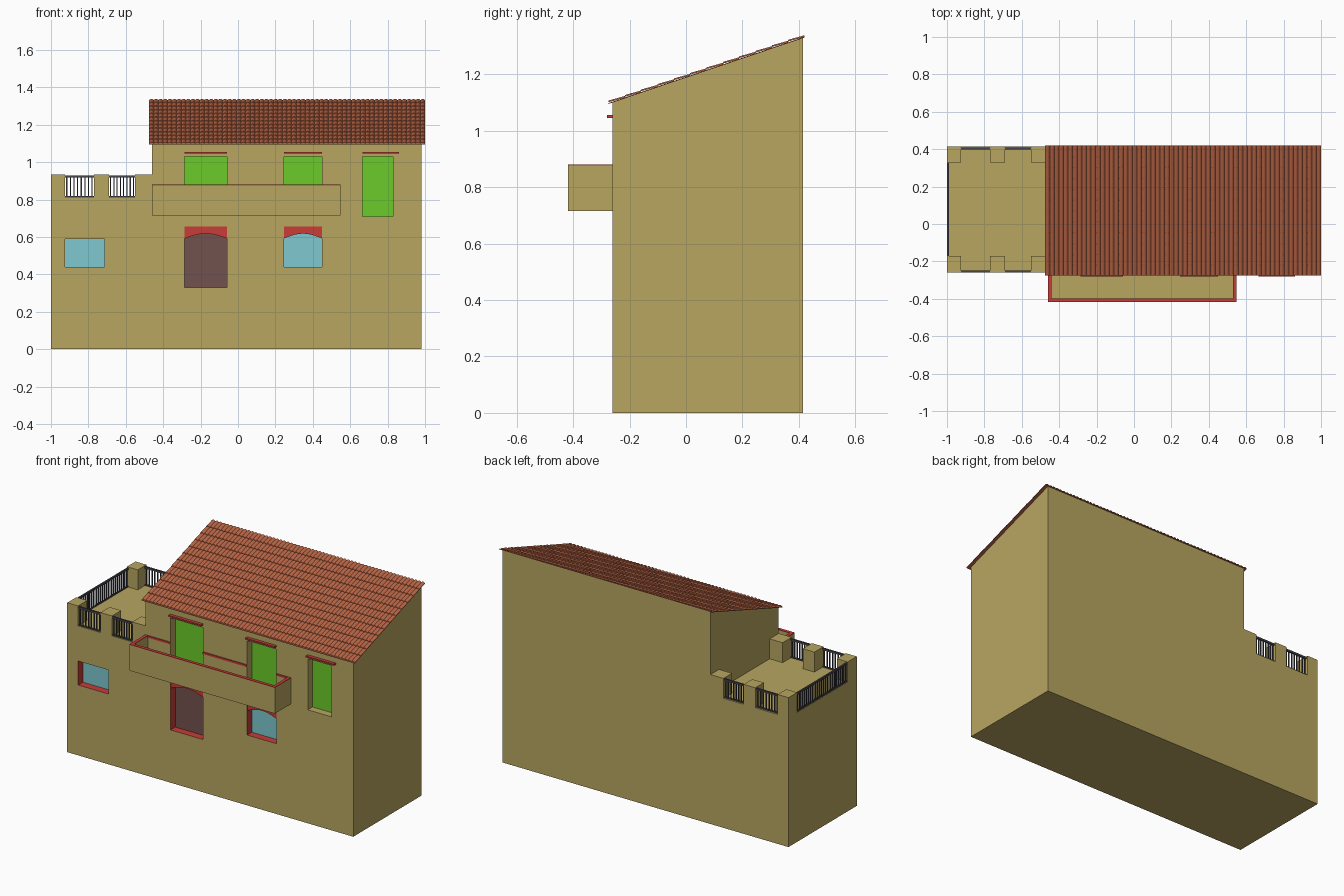
import bpy, bmesh, math

if "Cube" in bpy.data.objects:
    bpy.data.objects.remove(bpy.data.objects["Cube"])


def material(name, rgb):
    m = bpy.data.materials.new(name)
    m.diffuse_color = (*rgb, 1)
    m.use_nodes = True
    m.node_tree.nodes["Principled BSDF"].inputs["Base Color"].default_value = m.diffuse_color
    return m


TAN = material("tan_plaster", (0.48, 0.38, 0.12))
RED = material("red_trim", (0.58, 0.045, 0.038))
GREEN = material("green_shutter", (0.15, 0.60, 0.024))
BLUE = material("blue_glass", (0.21, 0.58, 0.62))
BROWN = material("brown_wood", (0.17, 0.085, 0.076))
TILE = material("clay_tile", (0.48, 0.13, 0.06))
IRON = material("dark_iron", (0.06, 0.06, 0.075))


def finish(name, bm, mat):
    bmesh.ops.recalc_face_normals(bm, faces=bm.faces)
    me = bpy.data.meshes.new(name)
    bm.to_mesh(me)
    bm.free()
    me.materials.append(mat)
    ob = bpy.data.objects.new(name, me)
    bpy.context.collection.objects.link(ob)
    return ob


def boxes(name, mat, *extents):
    """One object made of boxes given as (x0, x1, y0, y1, z0, z1)."""
    bm = bmesh.new()
    for x0, x1, y0, y1, z0, z1 in extents:
        vs = bmesh.ops.create_cube(bm, size=1)["verts"]
        for v in vs:
            v.co = ((x0 + x1) / 2 + v.co.x * (x1 - x0),
                    (y0 + y1) / 2 + v.co.y * (y1 - y0),
                    (z0 + z1) / 2 + v.co.z * (z1 - z0))
    return finish(name, bm, mat)


def prism(name, mat, points, offset):
    """Extrude a closed polygon along an offset vector."""
    bm = bmesh.new()
    face = bm.faces.new([bm.verts.new(p) for p in points])
    ext = bmesh.ops.extrude_face_region(bm, geom=[face])["geom"]
    bmesh.ops.translate(bm, vec=offset, verts=[g for g in ext if isinstance(g, bmesh.types.BMVert)])
    return finish(name, bm, mat)


FRONT, BACK = -0.26, 0.415
EAVE_Y, RIDGE_Y, EAVE_Z = -0.275, 0.42, 1.095
SLOPE = 0.235 / 0.695


def roof_z(y):
    return EAVE_Z + SLOPE * (y - EAVE_Y)


# House block with a single-pitch top, and the lower terrace block
house = prism("house_walls", TAN,
              [(-0.46, FRONT, 0), (-0.46, BACK, 0),
               (-0.46, BACK, roof_z(BACK)), (-0.46, FRONT, roof_z(FRONT))], (1.44, 0, 0))
terrace = boxes("terrace_block", TAN, (-1, -0.46, FRONT, BACK, 0, 0.81))


# Recessed openings with a panel at the back
def opening(name, wall, x0, x1, z0, z1, panel_mat, reveal_mat):
    cutter = boxes(name + "_cutter", reveal_mat, (x0, x1, FRONT - 0.1, -0.208, z0, z1))
    cutter.hide_render = True
    mod = wall.modifiers.new(name, 'BOOLEAN')
    mod.operation = 'DIFFERENCE'
    mod.object = cutter
    mod.solver = 'EXACT'
    mod.material_mode = 'TRANSFER'
    bpy.context.view_layer.objects.active = wall
    bpy.ops.object.modifier_apply(modifier=mod.name)
    bpy.data.objects.remove(cutter)
    boxes(name, panel_mat, (x0, x1, -0.213, -0.205, z0, z1))


DOOR_X, WIN_X, SIDE_X = (-0.285, -0.06), (0.245, 0.45), (0.665, 0.83)
opening("entrance_door", house, *DOOR_X, 0.33, 0.655, BROWN, RED)
opening("arched_window", house, *WIN_X, 0.44, 0.655, BLUE, RED)
opening("balcony_door_left", house, *DOOR_X, 0.73, 1.03, GREEN, TAN)
opening("balcony_door_right", house, *WIN_X, 0.73, 1.03, GREEN, TAN)
opening("tall_shutter", house, *SIDE_X, 0.71, 1.03, GREEN, TAN)
opening("small_window", terrace, -0.925, -0.715, 0.44, 0.59, BLUE, RED)

# Arched heads filling the tops of the ground-floor openings
for name, (x0, x1) in (("door_arch", DOOR_X), ("window_arch", WIN_X)):
    n = 10
    arc = [(x1 + (x0 - x1) * i / n, -0.257, 0.592 + 0.026 * math.sin(math.pi * i / n))
           for i in range(n + 1)]
    prism(name, RED, [(x0, -0.257, 0.655), (x1, -0.257, 0.655)] + arc, (0, 0.045, 0))

# Red ledges above the upper openings
boxes("lintel_ledges", RED, *[(x0, x1, -0.28, FRONT + 0.005, 1.046, 1.055)
                              for x0, x1 in (DOOR_X, WIN_X, (0.665, 0.86))])

# Balcony with solid parapet and red coping
bx0, bx1, by, t = -0.46, 0.548, -0.418, 0.02
plan = [(bx0, bx1, by, by + t), (bx0, bx0 + t, by + t, FRONT), (bx1 - t, bx1, by + t, FRONT)]
wall_bits = [(bx0 + t, DOOR_X[0], -0.266, FRONT), (DOOR_X[1], WIN_X[0], -0.266, FRONT),
             (WIN_X[1], bx1 - t, -0.266, FRONT)]
boxes("balcony_floor", TAN, (bx0 + t, bx1 - t, by + t, FRONT, 0.715, 0.73))
boxes("balcony_parapet", TAN, *[p + (0.715, 0.876) for p in plan])
boxes("balcony_coping", RED, *[p + (0.876, 0.88) for p in plan],
      *[p + (0.868, 0.88) for p in wall_bits])

# Terrace pillars, front and back
pillar_x = [(-1, -0.925), (-0.77, -0.69), (-0.55, -0.46)]
boxes("terrace_pillars", TAN, *[(x0, x1, y0, y1, 0.81, 0.935) for x0, x1 in pillar_x
                                for y0, y1 in ((FRONT, -0.17), (0.33, BACK))])

# Iron railings between the pillars
rails = []


def railing(a, b, along_x, c):
    n = round((b - a) / 0.0185)

    def add(u0, u1, w, z0, z1):
        span, side = (u0, u1), (c - w, c + w)
        rails.append((span + side if along_x else side + span) + (z0, z1))

    add(a, b, 0.005, 0.918, 0.93)
    add(a, b, 0.004, 0.811, 0.818)
    for i in range(n):
        u = a + (b - a) * (i + 0.5) / n
        add(u - 0.003, u + 0.003, 0.003, 0.818, 0.918)


for left, right in zip(pillar_x, pillar_x[1:]):
    for y in (FRONT + 0.007, BACK - 0.012):
        railing(left[1], right[0], True, y)
railing(-0.17, 0.33, False, -0.994)
boxes("terrace_railings", IRON, *rails)

# Roof slab and stepped rows of rounded tiles
rx0, rx1 = -0.475, 1.0
prism("roof_slab", TILE, [(rx0, EAVE_Y, EAVE_Z), (rx0, RIDGE_Y, roof_z(RIDGE_Y)),
                          (rx0, RIDGE_Y, roof_z(RIDGE_Y) + 0.003),
                          (rx0, EAVE_Y, EAVE_Z + 0.003)], (rx1 - rx0, 0, 0))
bm = bmesh.new()
COLS, SEG, ROWS = 60, 6, 12
lines = []
for r in range(ROWS):
    for k, lift in ((0, 0.004), (1, 0.0005)):
        y = EAVE_Y + (RIDGE_Y - EAVE_Y) * (r + k) / ROWS
        lines.append([bm.verts.new((rx0 + (rx1 - rx0) * i / (COLS * SEG), y,
                                    roof_z(y) + 0.002 + lift
                                    + 0.006 * abs(math.sin(math.pi * i / SEG))))
                      for i in range(COLS * SEG + 1)])
for a, b in zip(lines, lines[1:]):
    for i in range(COLS * SEG):
        bm.faces.new((a[i], a[i + 1], b[i + 1], b[i]))
# Close the eave below the tile ends
skirt = [bm.verts.new((v.co.x, EAVE_Y, EAVE_Z)) for v in lines[0]]
for i in range(COLS * SEG):
    bm.faces.new((skirt[i], skirt[i + 1], lines[0][i + 1], lines[0][i]))
finish("roof_tiles", bm, TILE)
